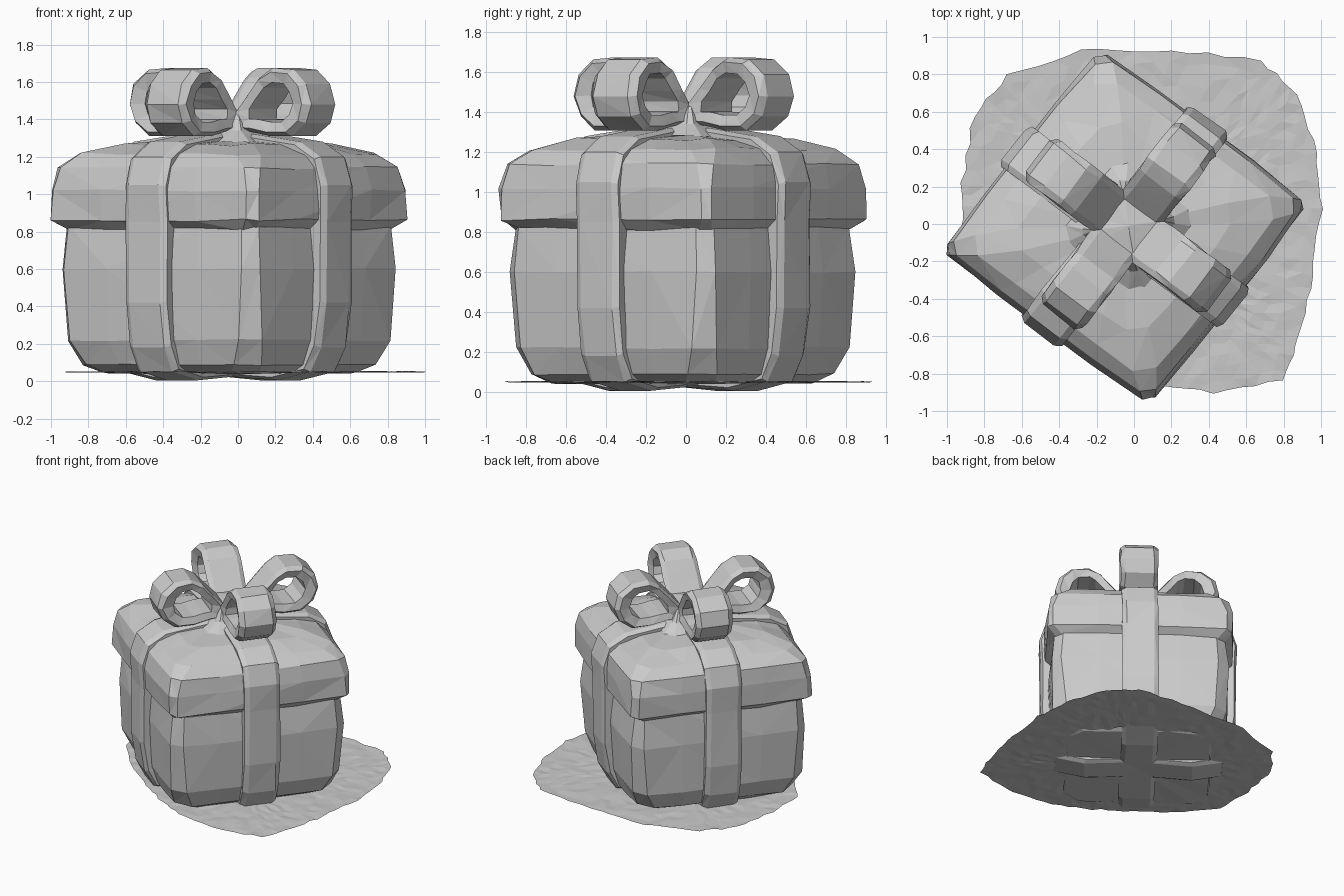
import bpy, bmesh, math, random
from mathutils import Vector, Matrix

if "Cube" in bpy.data.objects:
    bpy.data.objects.remove(bpy.data.objects["Cube"])

random.seed(4)
TURN = Matrix.Rotation(math.radians(-37.5), 4, 'Z')
BOX = Matrix.Translation((-0.05, -0.015, 0)) @ Matrix.Diagonal((1.02, 0.985, 1, 1)) @ TURN
BOW = Matrix.Translation((-0.03, -0.01, 0)) @ TURN


def finish(name, bm, matrix=None, fix_normals=True):
    if fix_normals:
        bmesh.ops.recalc_face_normals(bm, faces=bm.faces)
    bmesh.ops.triangulate(bm, faces=bm.faces)
    mesh = bpy.data.meshes.new(name)
    bm.to_mesh(mesh)
    bm.free()
    if matrix:
        mesh.transform(matrix)
    ob = bpy.data.objects.new(name, mesh)
    bpy.context.collection.objects.link(ob)
    return ob


def jit(a):
    return random.uniform(-a, a)


def square_ring(h, c):
    """Soft square outline: slightly bulged sides, corners cut at fraction c."""
    quarter = [(h, -0.45 * h), (h, 0.45 * h), (0.985 * h, c * h), (c * h, 0.985 * h)]
    pts = []
    for k in range(4):
        ca, sa = round(math.cos(k * math.pi / 2)), round(math.sin(k * math.pi / 2))
        pts += [(x * ca - y * sa, x * sa + y * ca) for x, y in quarter]
    return pts


def loft_box(name, levels, z_bottom, z_top, matrix, rough):
    """Stack of soft squares (z, half size, corner), closed by fans."""
    bm = bmesh.new()
    rings = []
    for z, h, c in levels:
        rings.append([bm.verts.new((x + jit(rough), y + jit(rough), z + jit(rough)))
                      for x, y in square_ring(h, c)])
    n = len(rings[0])
    low, top = bm.verts.new((0, 0, z_bottom)), bm.verts.new((0, 0, z_top))
    for i in range(n):
        j = (i + 1) % n
        for a, b in zip(rings, rings[1:]):
            bm.faces.new((a[i], a[j], b[j], b[i]))
        bm.faces.new((low, rings[0][j], rings[0][i]))
        bm.faces.new((top, rings[-1][i], rings[-1][j]))
    return finish(name, bm, matrix)


def band(name, path, centre, half_width, section, closed, matrix, rough=0.004):
    """Strip around a closed (r, z) path; section is (side fraction, inward fraction)."""
    bm = bmesh.new()
    rows = []
    for r, z in path:
        row = []
        for u, t in section:
            row.append(bm.verts.new((r + (centre[0] - r) * t + jit(rough),
                                     u * half_width + jit(rough),
                                     z + (centre[1] - z) * t)))
        rows.append(row)
    m = len(section)
    for a, b in zip(rows, rows[1:] + rows[:1]):
        for i in range(m if closed else m - 1):
            j = (i + 1) % m
            bm.faces.new((a[i], a[j], b[j], b[i]))
    return finish(name, bm, matrix)


# Box body
loft_box("box_body",
         [(0.045, 0.53, 0.78), (0.09, 0.60, 0.82), (0.22, 0.65, 0.85),
          (0.60, 0.665, 0.88), (0.83, 0.64, 0.89)],
         0.035, 0.83, BOX, 0.006)

# Overhanging domed lid
loft_box("box_lid",
         [(0.81, 0.63, 0.91), (0.86, 0.695, 0.92), (1.02, 0.695, 0.92),
          (1.14, 0.675, 0.89), (1.215, 0.60, 0.85), (1.265, 0.44, 0.80)],
         0.81, 1.30, BOX, 0.008)

# Two crossing ribbons wrapped all the way round
half = [(0.40, 0.005), (0.62, 0.05), (0.69, 0.18), (0.725, 0.42), (0.725, 0.85),
        (0.735, 1.05), (0.685, 1.20), (0.55, 1.28), (0.25, 1.32)]
loop_path = [(0, 0.03)] + half + [(0, 1.34)] + [(-r, z) for r, z in reversed(half)]
ribbon_section = [(-0.97, 0.17), (-1, 0.025), (-0.75, 0), (0.75, 0), (1, 0.025), (0.97, 0.17)]
for k in range(2):
    band(f"ribbon_{k + 1}", loop_path, (0, 0.65), 0.135, ribbon_section, False,
         BOX @ Matrix.Rotation(k * math.pi / 2, 4, 'Z'))

# Four bow loops
bow_path = [(0.10, 1.43), (0.18, 1.52), (0.27, 1.625), (0.36, 1.675), (0.49, 1.665),
            (0.58, 1.59), (0.61, 1.48), (0.575, 1.38), (0.48, 1.31), (0.34, 1.31),
            (0.20, 1.335), (0.10, 1.34)]
bow_section = [(-0.88, 0.42), (-1, 0.12), (-0.75, 0), (0.75, 0), (1, 0.12), (0.88, 0.42)]
for k in range(4):
    band(f"bow_loop_{k + 1}", bow_path, (0.35, 1.49), 0.14, bow_section, True,
         BOW @ Matrix.Rotation(k * math.pi / 2, 4, 'Z'), 0.006)

# Knot in the middle of the bow, flaring onto the lid
loft_box("bow_knot", [(1.28, 0.27, 0.75), (1.34, 0.19, 0.85), (1.43, 0.145, 0.92)],
         1.28, 1.455, BOW, 0.004)

# Thin uneven ground patch
outline = [(1.0, 0.08), (0.97, 0.38), (0.88, 0.70), (0.68, 0.87), (0.2, 0.93),
           (-0.28, 0.93), (-0.68, 0.80), (-0.86, 0.58), (-0.92, 0.22), (-0.92, -0.1),
           (-0.74, -0.32), (-0.45, -0.55), (-0.2, -0.72), (0.08, -0.86),
           (0.42, -0.90), (0.80, -0.84), (0.88, -0.60), (0.96, -0.28)]
SUB = 5
rim = []
for i, p in enumerate(outline):
    q = Vector(outline[(i + 1) % len(outline)])
    rim += [Vector(p).lerp(q, s / SUB) * (1 + jit(0.012)) for s in range(SUB)]
bm = bmesh.new()
steps = [0.5, 0.58, 0.66, 0.73, 0.80, 0.87, 0.94, 1.0]
rings = []
for f in steps:
    rough = 0 if f == 1.0 else 0.012
    rings.append([bm.verts.new((p.x * f + jit(rough), p.y * f + jit(rough),
                                0.05 + jit(0.004))) for p in rim])
for a, b in zip(rings, rings[1:]):
    for i in range(len(rim)):
        j = (i + 1) % len(rim)
        bm.faces.new((a[i], b[i], b[j], a[j]))
finish("ground_patch", bm, fix_normals=False)
